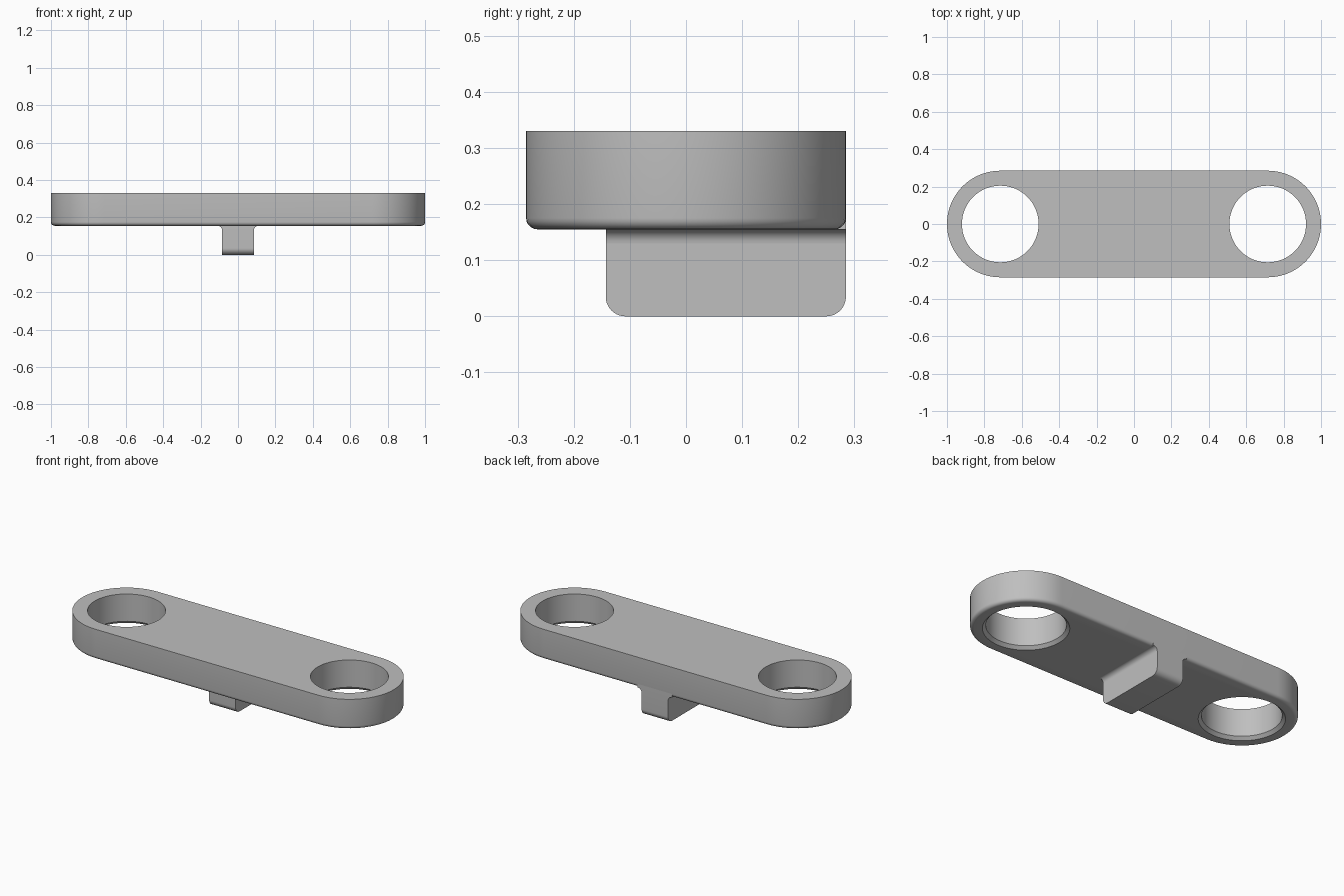
import bpy, bmesh, math
from mathutils import Vector

if "Cube" in bpy.data.objects:
    bpy.data.objects.remove(bpy.data.objects["Cube"])

grey = bpy.data.materials.new("plain grey")
grey.use_nodes = True
colour = (0.52, 0.52, 0.52, 1)
grey.diffuse_color = colour
grey.node_tree.nodes["Principled BSDF"].inputs["Base Color"].default_value = colour

HALF_X, R, HOLE_R = 1.0, 0.285, 0.205
CX = HALF_X - R
Z0, Z1 = 0.155, 0.33
TAB_X, TAB_FRONT, TAB_R = 0.085, -0.143, 0.035


def arc(cx, cy, r, start, end, n):
    """Points along an arc, angles in degrees."""
    angles = [math.radians(start + (end - start) * i / n) for i in range(n + 1)]
    return [(cx + r * math.cos(a), cy + r * math.sin(a)) for a in angles]


def prism(name, points, offset, to_3d, round_bottom=0):
    """Extrude a flat outline along an offset, optionally rounding its first cap."""
    bm = bmesh.new()
    base = bm.faces.new([bm.verts.new(to_3d(*p)) for p in points])
    top = bmesh.ops.extrude_face_region(bm, geom=[base], use_keep_orig=True)["geom"]
    bmesh.ops.translate(bm, vec=Vector(offset),
                        verts=[v for v in top if isinstance(v, bmesh.types.BMVert)])
    if round_bottom:
        bmesh.ops.bevel(bm, geom=list(base.edges), offset=round_bottom,
                        segments=5, profile=0.5, affect='EDGES')
    bmesh.ops.recalc_face_normals(bm, faces=bm.faces)
    return finish(name, bm)


def finish(name, bm):
    mesh = bpy.data.meshes.new(name)
    bm.to_mesh(mesh)
    bm.free()
    mesh.materials.append(grey)
    obj = bpy.data.objects.new(name, mesh)
    bpy.context.collection.objects.link(obj)
    return obj


def activate(obj):
    bpy.ops.object.select_all(action='DESELECT')
    obj.select_set(True)
    bpy.context.view_layer.objects.active = obj


def hole_cutter(x):
    """Round cutter that flares at the lower rim."""
    bm = bmesh.new()
    n, rings = 64, []
    flare = 0.017
    for r, z in ((HOLE_R + flare, Z0 - 0.1), (HOLE_R + flare, Z0),
                 (HOLE_R, Z0 + flare), (HOLE_R, Z1 + 0.1)):
        rings.append([bm.verts.new((px, py, z)) for px, py in arc(x, 0, r, 0, 360, n)[:-1]])
    for low, high in zip(rings, rings[1:]):
        for i in range(n):
            j = (i + 1) % n
            bm.faces.new((low[i], low[j], high[j], high[i]))
    bm.faces.new(rings[0])
    bm.faces.new(rings[-1])
    bmesh.ops.recalc_face_normals(bm, faces=bm.faces)
    cutter = finish("hole_cutter", bm)
    cutter.hide_render = True
    return cutter


# Plate with rounded ends and a softened lower edge
outline = arc(CX, 0, R, -90, 90, 40) + arc(-CX, 0, R, 90, 270, 40)
plate = prism("plate", outline, (0, 0, Z1 - Z0), lambda x, y: (x, y, Z0), 0.02)

# Two through holes
for side in (-1, 1):
    cutter = hole_cutter(side * CX)
    activate(plate)
    mod = plate.modifiers.new("hole", 'BOOLEAN')
    mod.operation, mod.solver, mod.object = 'DIFFERENCE', 'EXACT', cutter
    bpy.ops.object.modifier_apply(modifier=mod.name)
    bpy.data.objects.remove(cutter)

# Tab under the plate, flush with the back
tab_outline = ([(TAB_FRONT, Z0 + 0.02)]
               + arc(TAB_FRONT + TAB_R, TAB_R, TAB_R, 180, 270, 10)
               + arc(R - TAB_R, TAB_R, TAB_R, 270, 360, 10)
               + [(R, Z0 + 0.02)])
tab = prism("tab", tab_outline, (2 * TAB_X, 0, 0), lambda y, z: (-TAB_X, y, z))

# Concave fillets between tab and plate
FILLET = 0.025
parts = [plate, tab]
for side, label in ((1, "left"), (-1, "right")):
    curve = arc(TAB_X + FILLET, Z0 - FILLET, FILLET, 180, 90, 8)
    section = curve + [(TAB_X + FILLET, Z0 + 0.02), (TAB_X, Z0 + 0.02)]
    parts.append(prism(label + "_fillet", section, (0, R - TAB_FRONT, 0),
                       lambda x, z: (side * x, TAB_FRONT, z)))

for obj in parts:
    activate(obj)
    bpy.ops.object.shade_smooth_by_angle(angle=math.radians(30))
